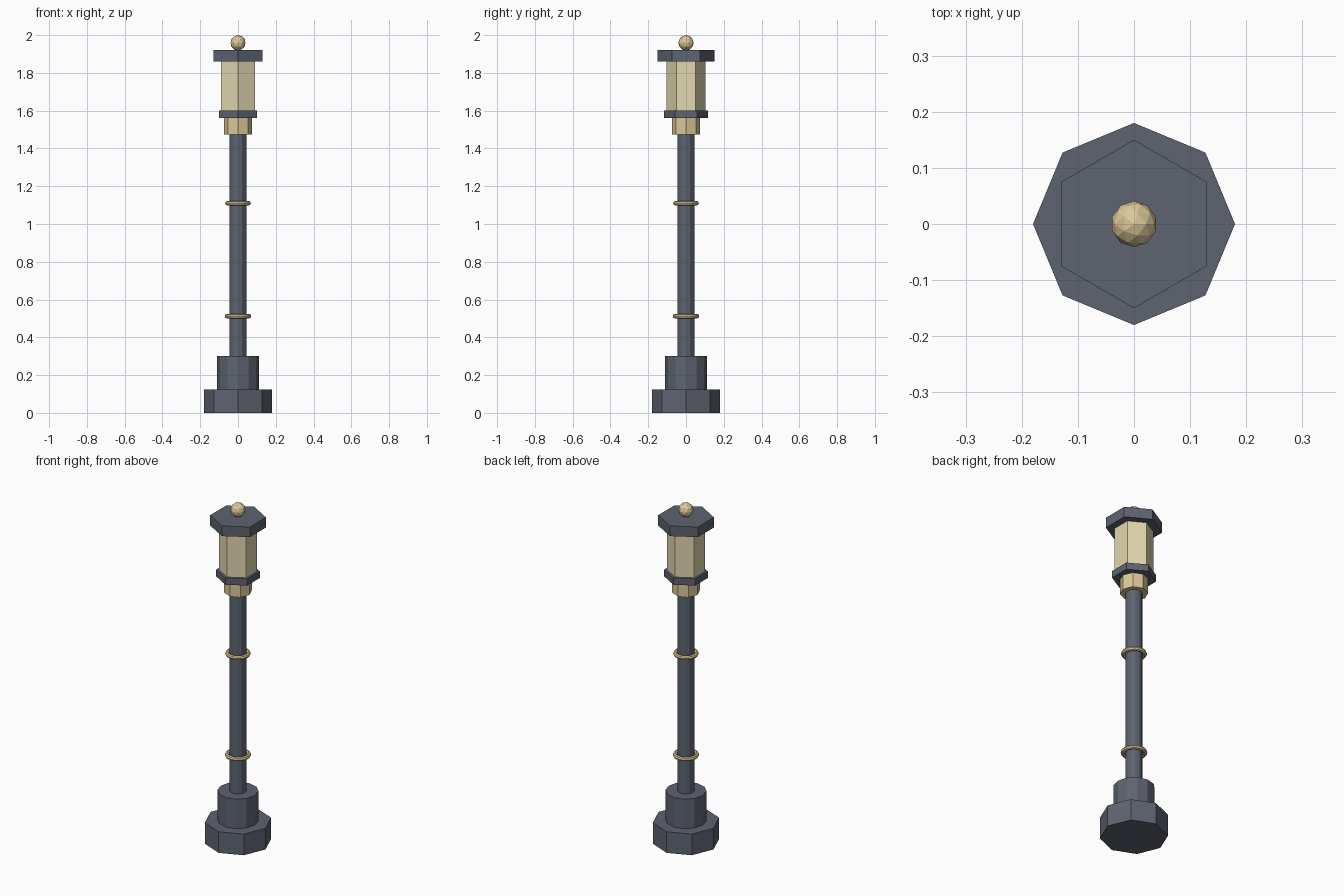
import bpy

if "Cube" in bpy.data.objects:
    bpy.data.objects.remove(bpy.data.objects["Cube"])


def material(name, rgb):
    m = bpy.data.materials.new(name)
    m.diffuse_color = (*rgb, 1)
    m.use_nodes = True
    m.node_tree.nodes["Principled BSDF"].inputs["Base Color"].default_value = m.diffuse_color
    return m


iron = material("dark_iron", (0.11, 0.125, 0.16))
brass = material("brass", (0.72, 0.58, 0.32))
glass = material("warm_glass", (0.76, 0.68, 0.43))


def finish(name, mat, smooth=False):
    ob = bpy.context.object
    ob.name = name
    ob.data.materials.append(mat)
    if smooth:
        bpy.ops.object.shade_smooth_by_angle()
    return ob


def prism(name, sides, radius, z0, z1, mat):
    bpy.ops.mesh.primitive_cylinder_add(
        vertices=sides, radius=radius, depth=z1 - z0, location=(0, 0, (z0 + z1) / 2))
    return finish(name, mat)


# Stepped base and pole
prism("base_plinth", 8, 0.18, 0.0, 0.125, iron)
prism("base_drum", 12, 0.11, 0.125, 0.30, iron)
prism("pole", 12, 0.045, 0.30, 1.475, iron)

# Decorative rings around the pole
for name, z, major in (("lower_ring", 0.512, 0.058), ("upper_ring", 1.11, 0.056)):
    bpy.ops.mesh.primitive_torus_add(
        major_radius=major, minor_radius=0.012, major_segments=24,
        minor_segments=8, location=(0, 0, z))
    finish(name, brass)

# Lantern
prism("collar", 8, 0.075, 1.475, 1.56, brass)
prism("lantern_floor", 6, 0.117, 1.56, 1.60, iron)
prism("lantern_glass", 6, 0.103, 1.60, 1.86, glass)
prism("lantern_roof", 6, 0.15, 1.86, 1.92, iron)

# Ball finial
bpy.ops.mesh.primitive_ico_sphere_add(subdivisions=2, radius=0.041, location=(0, 0, 1.959))
finish("finial", brass)
